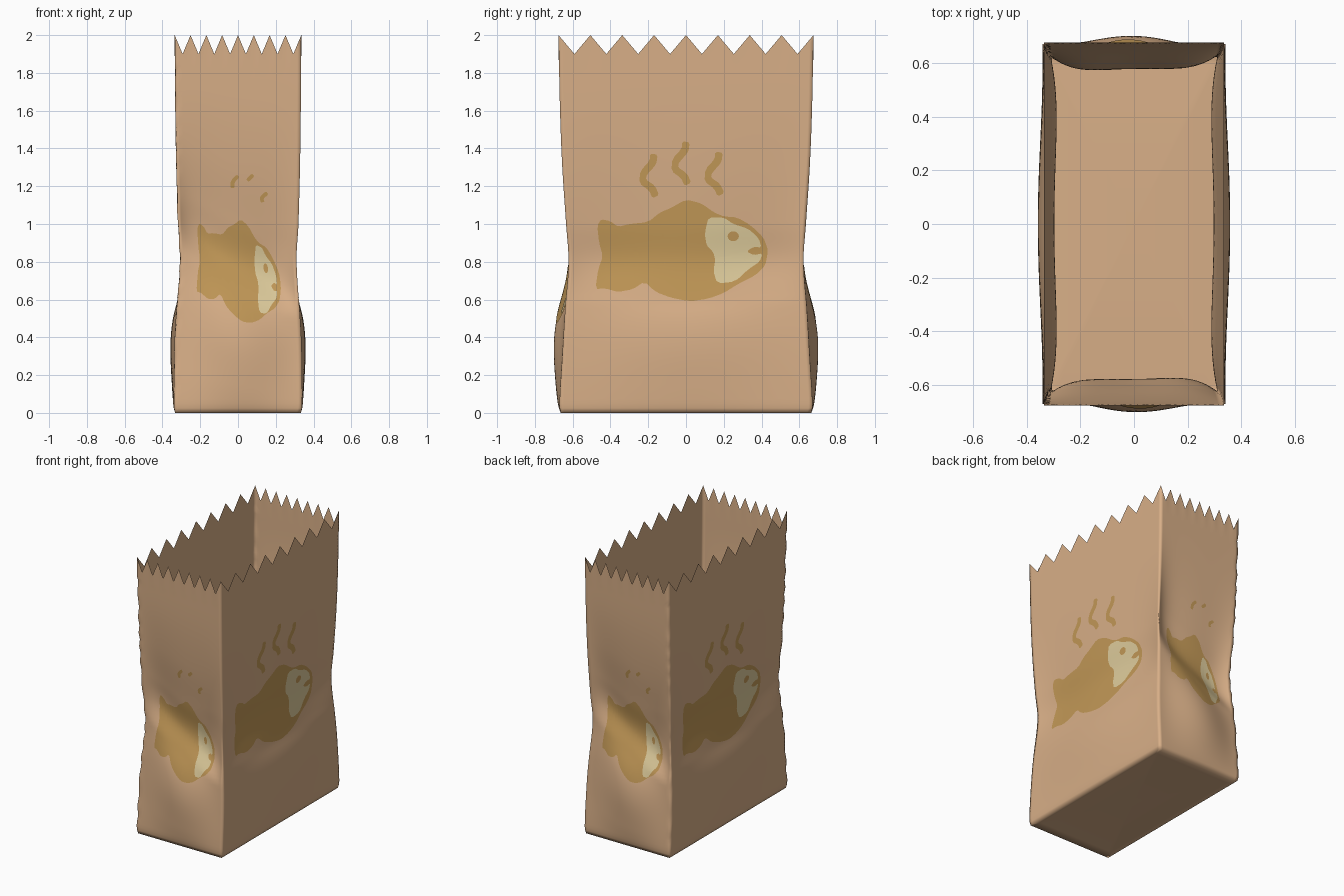
import bpy, bmesh, math
from mathutils import Vector

if "Cube" in bpy.data.objects:
    bpy.data.objects.remove(bpy.data.objects["Cube"])


def material(name, rgb):
    m = bpy.data.materials.new(name)
    m.diffuse_color = (*rgb, 1)
    m.use_nodes = True
    m.node_tree.nodes["Principled BSDF"].inputs["Base Color"].default_value = m.diffuse_color
    return m


PAPER = material("kraft_paper", (0.69, 0.43, 0.245))
BROWN = material("golden_brown", (0.54, 0.315, 0.095))
CREAM = material("pale_cream", (0.73, 0.60, 0.33))


def curve(keys, z):
    """Smooth interpolation (Hermite) through (z, value) keys."""
    z = min(max(z, keys[0][0]), keys[-1][0])
    n = len(keys)
    i = next(k for k in range(n - 1) if z <= keys[k + 1][0])

    def slope(k):
        a, b = keys[max(k - 1, 0)], keys[min(k + 1, n - 1)]
        return (b[1] - a[1]) / (b[0] - a[0])
    (z0, p0), (z1, p1) = keys[i], keys[i + 1]
    d = z1 - z0
    t = (z - z0) / d
    return ((2*t**3 - 3*t*t + 1) * p0 + (t**3 - 2*t*t + t) * d * slope(i)
            + (3*t*t - 2*t**3) * p1 + (t**3 - t*t) * d * slope(i + 1))


# Corner half sizes and wall bulges against height
CX = [(0, .333), (.04, .34), (.4, .335), (.8, .31), (1, .32), (1.4, .33), (2, .335)]
CY = [(0, .663), (.04, .67), (.3, .655), (.55, .64), (.8, .622), (1, .635),
      (1.3, .655), (1.6, .667), (2, .675)]
BULGE_END = [(0, 0), (.15, .025), (.35, .048), (.5, .04), (.65, .0), (.8, -.062),
             (1, -.05), (1.3, -.02), (1.6, -.003), (2, 0)]
BULGE_SIDE = [(0, 0), (.15, .01), (.35, .021), (.5, .015), (.65, -.012), (.8, -.033),
              (1, -.024), (1.3, -.01), (1.6, 0), (2, 0)]


def wall(k, u, z, off=0.0):
    """Point on wall k (0 front, 1 right, 2 back, 3 left), u in -1..1 across it."""
    cx, cy = curve(CX, z), curve(CY, z)
    end = k % 2 == 0
    b = curve(BULGE_END, z + .2 * u * min(1, z) * max(0, 2 - z)) if end else curve(BULGE_SIDE, z)
    if b > 0:
        b *= (1 - u * u)**2.3
    else:
        b *= (1 - u**4) * (1 - (.3 if end else .6) * (1 - u * u)**2)
    p = Vector((u * cx, -(cy + b + off), z)) if end else Vector((cx + b + off, u * cy, z))
    if k > 1:
        p.x, p.y = -p.x, -p.y
    return p


def finish(bm, name, mat):
    me = bpy.data.meshes.new(name)
    bm.to_mesh(me)
    bm.free()
    me.materials.append(mat)
    for p in me.polygons:
        p.use_smooth = True
    ob = bpy.data.objects.new(name, me)
    bpy.context.collection.objects.link(ob)
    return ob


# Bag: one ring of columns swept up, zigzag top edge, closed base
COLS = [32, 64, 32, 64]
STEP = 0.025
bm = bmesh.new()
ring_uv = [(k, -1 + 2 * i / n) for k, n in enumerate(COLS) for i in range(n)]
rings = []
for r in range(81):
    z = r * STEP
    ring = []
    for k, u in ring_uv:
        p = wall(k, u, z)
        tooth = 0.1 * (1 - abs(2 * (((u + 1) * 4) % 1) - 1))
        p.z -= tooth * max(0, (z - 1.8) / .2)
        if u == -1 and p.x < 0 and .05 < z < 1.85:      # crinkled seam corners
            c = .0025 * (1 + math.sin(46 * z + 2 * math.sin(9 * z)))
            p.x += c
            p.y -= math.copysign(c, p.y)
        ring.append(bm.verts.new(p))
    rings.append(ring)
base = rings[0]
for s in (.9, .7, .4):
    rings.insert(0, [bm.verts.new((v.co.x * s, v.co.y * s, .014 * (1 - s * s))) for v in base])
N = len(ring_uv)
for a, b in zip(rings, rings[1:]):
    for i in range(N):
        j = (i + 1) % N
        bm.faces.new((a[i], a[j], b[j], b[i]))
mid = bm.verts.new((0, 0, .014))
for i in range(N):
    bm.faces.new((mid, rings[0][(i + 1) % N], rings[0][i]))
finish(bm, "paper_bag", PAPER)


# Printed shapes, drawn on the right wall as (across, height)
BODY = [(-.47, .99), (-.45, 1.025), (-.40, 1.015), (-.36, .985), (-.30, 1.0), (-.2, 1.01),
        (-.14, 1.06), (-.08, 1.085), (0, 1.13), (.08, 1.11), (.15, 1.06), (.2, 1.04),
        (.27, 1.035), (.34, .995), (.41, .93), (.435, .86), (.42, .78), (.37, .73),
        (.28, .685), (.2, .635), (.12, .605), (.02, .59), (-.08, .61), (-.16, .64),
        (-.22, .695), (-.28, .655), (-.36, .64), (-.43, .66), (-.48, .655), (-.465, .76),
        (-.44, .83), (-.46, .9)]
FACE = [(.105, .98), (.12, 1.035), (.2, 1.035), (.25, 1.0), (.33, .975), (.385, .925),
        (.40, .875), (.36, .88), (.32, .855), (.36, .835), (.405, .845), (.39, .80),
        (.33, .76), (.26, .695), (.165, .685), (.145, .75), (.155, .81), (.145, .85),
        (.11, .885), (.1, .94)]
EYE = [(.25 + .03 * math.cos(a * math.pi / 8), .935 + .026 * math.sin(a * math.pi / 8))
       for a in range(16)]
STEAM = [(0, 1.435), (-.005, 1.39), (-.055, 1.335), (-.06, 1.29), (-.01, 1.255), (.01, 1.21)]


def rounded(pts):
    """One pass of corner cutting."""
    out = []
    for a, b in zip(pts, pts[1:] + pts[:1]):
        out += [(a[0]*.8 + b[0]*.2, a[1]*.8 + b[1]*.2), (a[0]*.2 + b[0]*.8, a[1]*.2 + b[1]*.8)]
    return out


def stroke(path, w):
    """Outline of a brush stroke along a path."""
    left, right = [], []
    for i, p in enumerate(path):
        a, b = Vector(path[max(i - 1, 0)]), Vector(path[min(i + 1, len(path) - 1)])
        d = (b - a).normalized() * w / 2
        left.append((p[0] - d.y, p[1] + d.x))
        right.append((p[0] + d.y, p[1] - d.x))
    return left + right[::-1]


def decal(name, k, pts, mat, off):
    """Thin print following wall k: fill, cut on the wall grid, then wrap."""
    keys = CX if k % 2 == 0 else CY
    bm = bmesh.new()
    f = bm.faces.new([bm.verts.new((h / curve(keys, z), z, 0)) for h, z in pts])
    f.normal_update()
    if f.normal.z < 0:
        f.normal_flip()
    bmesh.ops.triangulate(bm, faces=[f])
    n = COLS[k]
    cuts = [(Vector((-1 + 2 * i / n, 0, 0)), Vector((1, 0, 0))) for i in range(1, n)]
    cuts += [(Vector((0, r * STEP, 0)), Vector((0, 1, 0))) for r in range(16, 60)]
    for co, no in cuts:
        bmesh.ops.bisect_plane(bm, geom=bm.verts[:] + bm.edges[:] + bm.faces[:],
                               plane_co=co, plane_no=no, dist=1e-5)
    for v in bm.verts:
        v.co = wall(k, v.co.x, v.co.y, off)
    finish(bm, name, mat)


def squash(pts, sx=.49, x0=.015, z0=-.105):
    """Fit a print to the narrow, creased end walls."""
    return [(sx * h + x0, z + z0 - .19 * h) for h, z in pts]


def squash_head(pts):
    return squash(pts, .4, .047, -.122)


WALLS = ["front", "right", "back", "left"]
DASHES = [[(0, 1.255), (-.028, 1.225), (-.03, 1.19)], [(.08, 1.26), (.05, 1.23)],
          [(.155, 1.165), (.125, 1.14), (.13, 1.115)]]
for k, side in enumerate(WALLS):
    end = k % 2 == 0
    fit, fit_head = (squash, squash_head) if end else (list, list)
    decal("fish_body_" + side, k, fit(rounded(BODY)), BROWN, .003)
    decal("fish_face_" + side, k, fit_head(rounded(FACE)), CREAM, .005)
    decal("fish_eye_" + side, k, fit_head(EYE), BROWN, .007)
    wisps = DASHES if end else [[(h + dh, z + dz) for h, z in STEAM]
                                for dh, dz in ((-.17, -.065), (0, 0), (.175, -.055))]
    for i, path in enumerate(wisps):
        decal(f"steam_{side}_{i + 1}", k, rounded(stroke(path, .022 if end else .04)), BROWN, .003)
